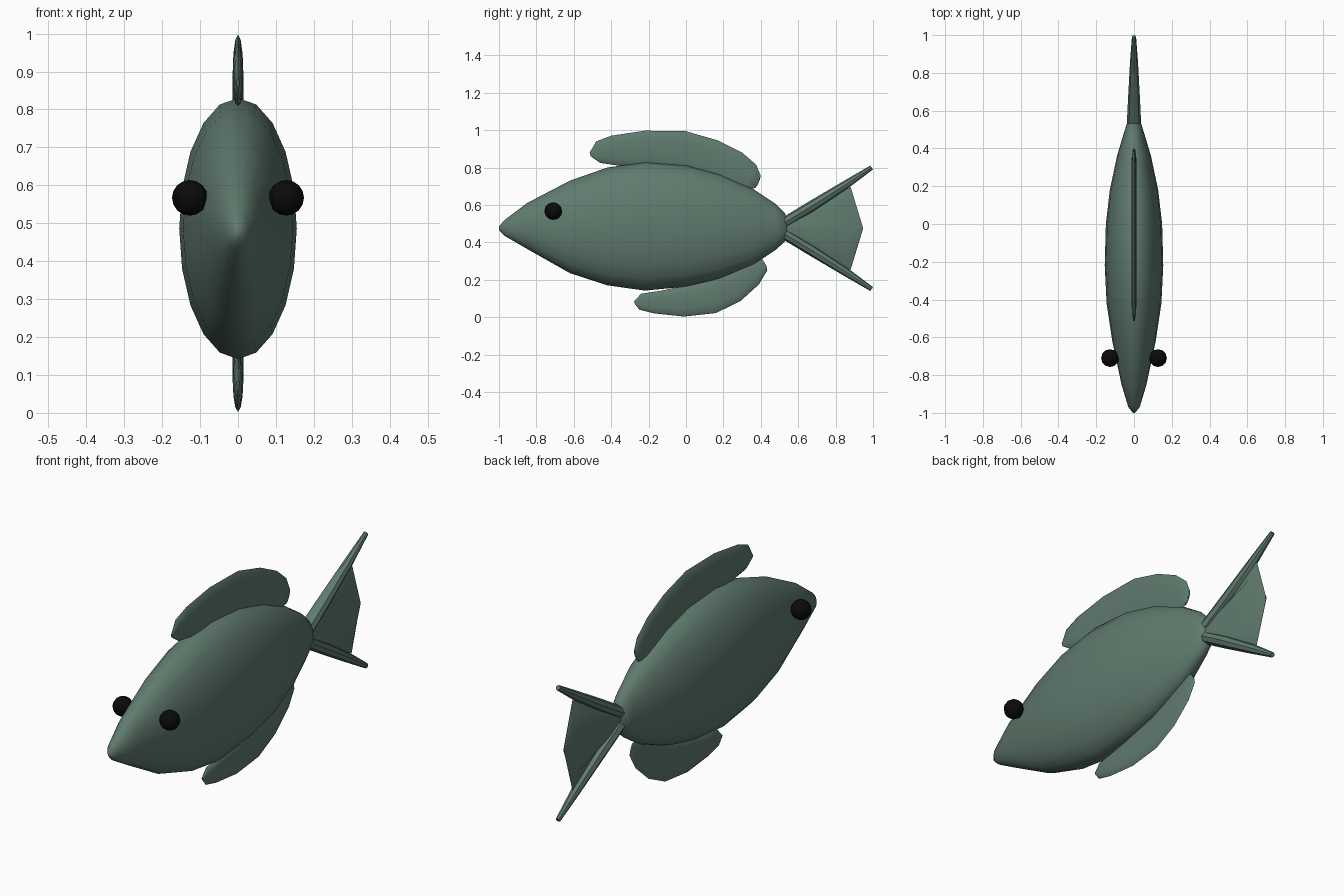
import bpy
import bmesh
import math
from mathutils import Vector

default_cube = bpy.data.objects.get("Cube")
if default_cube:
    bpy.data.objects.remove(default_cube, do_unlink=True)


def make_material(name, colour, roughness):
    material = bpy.data.materials.new(name)
    material.use_nodes = True
    material.diffuse_color = colour
    shader = material.node_tree.nodes["Principled BSDF"]
    shader.inputs["Base Color"].default_value = colour
    shader.inputs["Roughness"].default_value = roughness
    return material


skin = make_material("grey green skin", (0.115, 0.195, 0.155, 1), 0.6)
eye_black = make_material("eye black", (0.003, 0.003, 0.003, 1), 0.5)


def finish(name, mesh_data, material, angle):
    """Turn a bmesh into a smooth shaded object."""
    bmesh.ops.recalc_face_normals(mesh_data, faces=mesh_data.faces[:])
    mesh = bpy.data.meshes.new(name)
    mesh_data.to_mesh(mesh)
    mesh_data.free()
    mesh.materials.append(material)
    part = bpy.data.objects.new(name, mesh)
    bpy.context.collection.objects.link(part)
    bpy.ops.object.select_all(action="DESELECT")
    part.select_set(True)
    bpy.context.view_layer.objects.active = part
    bpy.ops.object.shade_smooth_by_angle(angle=math.radians(angle))
    return part


def loft(name, stations, sides, angle=40):
    """Skin ellipses spanning (y, z) top to (y, z) bottom with a half width."""
    shape = bmesh.new()
    rings = []
    for top_y, top_z, low_y, low_z, half_width in stations:
        top = Vector((0, top_y, top_z))
        low = Vector((0, low_y, low_z))
        middle, reach = (top + low) / 2, (top - low) / 2
        ring = []
        for i in range(sides):
            turn = math.tau * i / sides
            across = Vector((half_width * math.sin(turn), 0, 0))
            ring.append(shape.verts.new(middle + reach * math.cos(turn) + across))
        rings.append(ring)
    for first, second in zip(rings, rings[1:]):
        for i in range(sides):
            j = (i + 1) % sides
            shape.faces.new((first[i], first[j], second[j], second[i]))
    shape.faces.new(rings[0])
    shape.faces.new(rings[-1])
    return finish(name, shape, skin, angle)


# Body: y, top z, bottom z, half width
body_profile = [
    (-1.0, 0.485, 0.465, 0.006),
    (-0.97, 0.52, 0.435, 0.03),
    (-0.85, 0.61, 0.365, 0.066),
    (-0.62, 0.73, 0.235, 0.115),
    (-0.42, 0.80, 0.17, 0.145),
    (-0.22, 0.83, 0.142, 0.155),
    (0, 0.813, 0.163, 0.149),
    (0.18, 0.765, 0.205, 0.128),
    (0.36, 0.685, 0.28, 0.09),
    (0.48, 0.605, 0.36, 0.054),
    (0.53, 0.555, 0.405, 0.038),
    (0.545, 0.5, 0.45, 0.015),
]
loft("body", [(y, top, y, low, w) for y, top, low, w in body_profile], 20, 60)

# Back fin: outer rail, inner rail, half thickness
loft("back_fin", [
    (-0.515, 0.88, -0.51, 0.86, 0.004),
    (-0.48, 0.94, -0.46, 0.825, 0.011),
    (-0.40, 0.97, -0.36, 0.81, 0.014),
    (-0.22, 0.997, -0.20, 0.80, 0.014),
    (0, 0.994, -0.02, 0.79, 0.014),
    (0.17, 0.945, 0.13, 0.745, 0.014),
    (0.30, 0.88, 0.24, 0.69, 0.014),
    (0.375, 0.815, 0.31, 0.68, 0.013),
    (0.40, 0.755, 0.37, 0.69, 0.008),
    (0.395, 0.735, 0.385, 0.71, 0.004),
], 12)

# Belly fin
loft("belly_fin", [
    (-0.278, 0.085, -0.273, 0.07, 0.004),
    (-0.24, 0.125, -0.25, 0.04, 0.010),
    (-0.13, 0.142, -0.17, 0.02, 0.014),
    (0, 0.17, -0.01, 0.003, 0.014),
    (0.13, 0.20, 0.16, 0.022, 0.014),
    (0.24, 0.245, 0.29, 0.085, 0.014),
    (0.31, 0.28, 0.39, 0.175, 0.013),
    (0.37, 0.305, 0.435, 0.25, 0.009),
    (0.41, 0.308, 0.43, 0.275, 0.004),
], 12)

# Tail rays, mirrored about the body axis
axis_z = 0.475
for name, side in (("upper_tail_ray", 1), ("lower_tail_ray", -1)):
    ray = [
        (0.52, 0.06, 0.54, 0.005, 0.038),
        (0.66, 0.145, 0.69, 0.095, 0.031),
        (0.85, 0.257, 0.87, 0.217, 0.021),
        (0.985, 0.335, 1.0, 0.315, 0.011),
    ]
    loft(name, [(y, axis_z + side * z, v, axis_z + side * u, w)
                for y, z, v, u, w in ray], 8)

# Tail web between the rays
tail_web = [(0.53, 0.03, 0.026), (0.88, 0.222, 0.012), (0.945, 0.008, 0.004)]
loft("tail_web", [(y, axis_z + h, y, axis_z - h, w) for y, h, w in tail_web], 8)

# Eyes
for name, side in (("left_eye", 1), ("right_eye", -1)):
    ball = bmesh.new()
    bmesh.ops.create_uvsphere(ball, u_segments=12, v_segments=8, radius=0.047)
    eye = finish(name, ball, eye_black, 60)
    eye.location = (side * 0.127, -0.71, 0.567)
